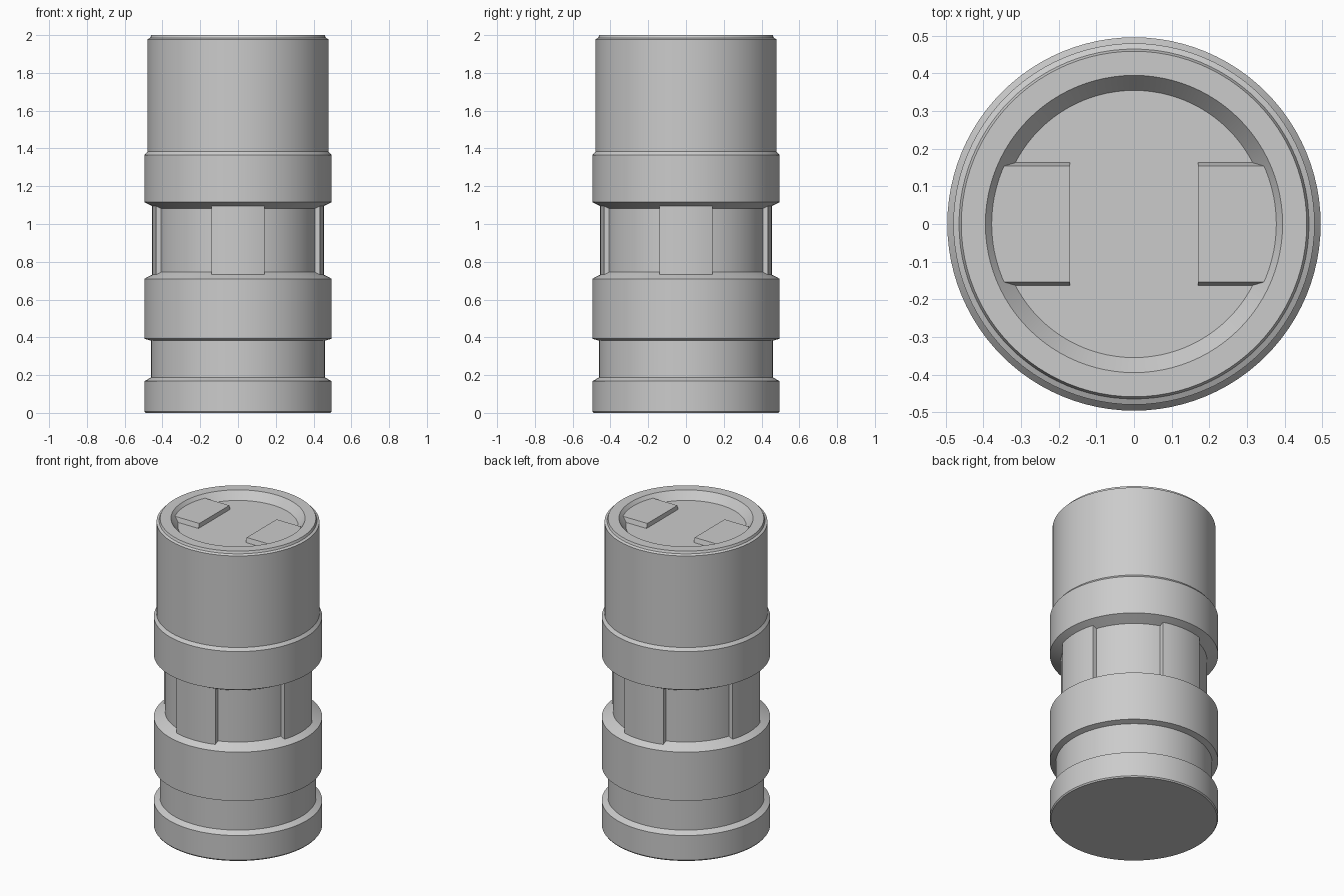
import bpy, bmesh, math
from mathutils import Matrix

if "Cube" in bpy.data.objects:
    bpy.data.objects.remove(bpy.data.objects["Cube"], do_unlink=True)

grey = bpy.data.materials.new("plain grey")
grey.use_nodes = True
colour = (0.6, 0.6, 0.6, 1)
grey.diffuse_color = colour
grey.node_tree.nodes["Principled BSDF"].inputs["Base Color"].default_value = colour


def finish(name, bm):
    bmesh.ops.recalc_face_normals(bm, faces=bm.faces)
    mesh = bpy.data.meshes.new(name)
    bm.to_mesh(mesh)
    bm.free()
    obj = bpy.data.objects.new(name, mesh)
    bpy.context.collection.objects.link(obj)
    mesh.materials.append(grey)
    bpy.ops.object.select_all(action="DESELECT")
    obj.select_set(True)
    bpy.context.view_layer.objects.active = obj
    bpy.ops.object.shade_smooth_by_angle(angle=math.radians(15))
    return obj


def lathe(name, profile, steps=96):
    bm = bmesh.new()
    verts = [bm.verts.new((r, 0, z)) for r, z in profile]
    edges = [bm.edges.new(pair) for pair in zip(verts, verts[1:])]
    bmesh.ops.spin(bm, geom=verts + edges, cent=(0, 0, 0), axis=(0, 0, 1),
                   angle=math.tau, steps=steps)
    bmesh.ops.remove_doubles(bm, verts=bm.verts, dist=0.0001)
    return finish(name, bm)


def prism(name, outline, height, matrix):
    bm = bmesh.new()
    face = bm.faces.new([bm.verts.new((a, b, 0)) for a, b in outline])
    top = bmesh.ops.extrude_face_region(bm, geom=[face])["geom"]
    moved = [v for v in top if isinstance(v, bmesh.types.BMVert)]
    bmesh.ops.translate(bm, verts=moved, vec=(0, 0, height))
    bm.transform(matrix)
    return finish(name, bm)


# Turned body: foot, neck, lower collar, waist, upper collar, barrel, recessed top
FLOOR = 1.95
lathe("body", [
    (0, 0), (0.49, 0), (0.496, 0.008), (0.496, 0.168), (0.461, 0.187),
    (0.461, 0.382), (0.496, 0.393), (0.496, 0.71), (0.43, 0.745),
    (0.43, 1.082), (0.496, 1.116), (0.496, 1.364), (0.48, 1.383),
    (0.48, 1.978), (0.465, 1.985), (0.459, 2.0),
    (0.395, 2.0), (0.355, FLOOR), (0, FLOOR)])

# Four raised curved panels around the waist
R, HALF = 0.455, 0.14
sweep = math.asin(HALF / R)
arc = [(R * math.cos(a), R * math.sin(a))
       for a in (sweep * i / 5 for i in range(-5, 6))]
for i, side in enumerate(("left", "back", "right", "front")):
    place = Matrix.Rotation(i * math.pi / 2, 4, "Z") @ Matrix.Translation((0, 0, 0.718))
    prism(side + "_waist_panel", [(0.38, -HALF)] + arc + [(0.38, HALF)], 0.387, place)

# Two tabs with sloped sides in the recess, running into its wall
section = [(-0.166, -0.01), (0.166, -0.01), (0.163, 0), (0.154, 0.029),
           (-0.154, 0.029), (-0.163, 0)]
for i, side in enumerate(("left", "right")):
    # local x -> y, local y -> z, extrusion -> x
    axes = Matrix(((0, 0, 1, 0.17), (1, 0, 0, 0), (0, 1, 0, FLOOR), (0, 0, 0, 1)))
    prism(side + "_tab", section, 0.22, Matrix.Rotation(i * math.pi, 4, "Z") @ axes)
